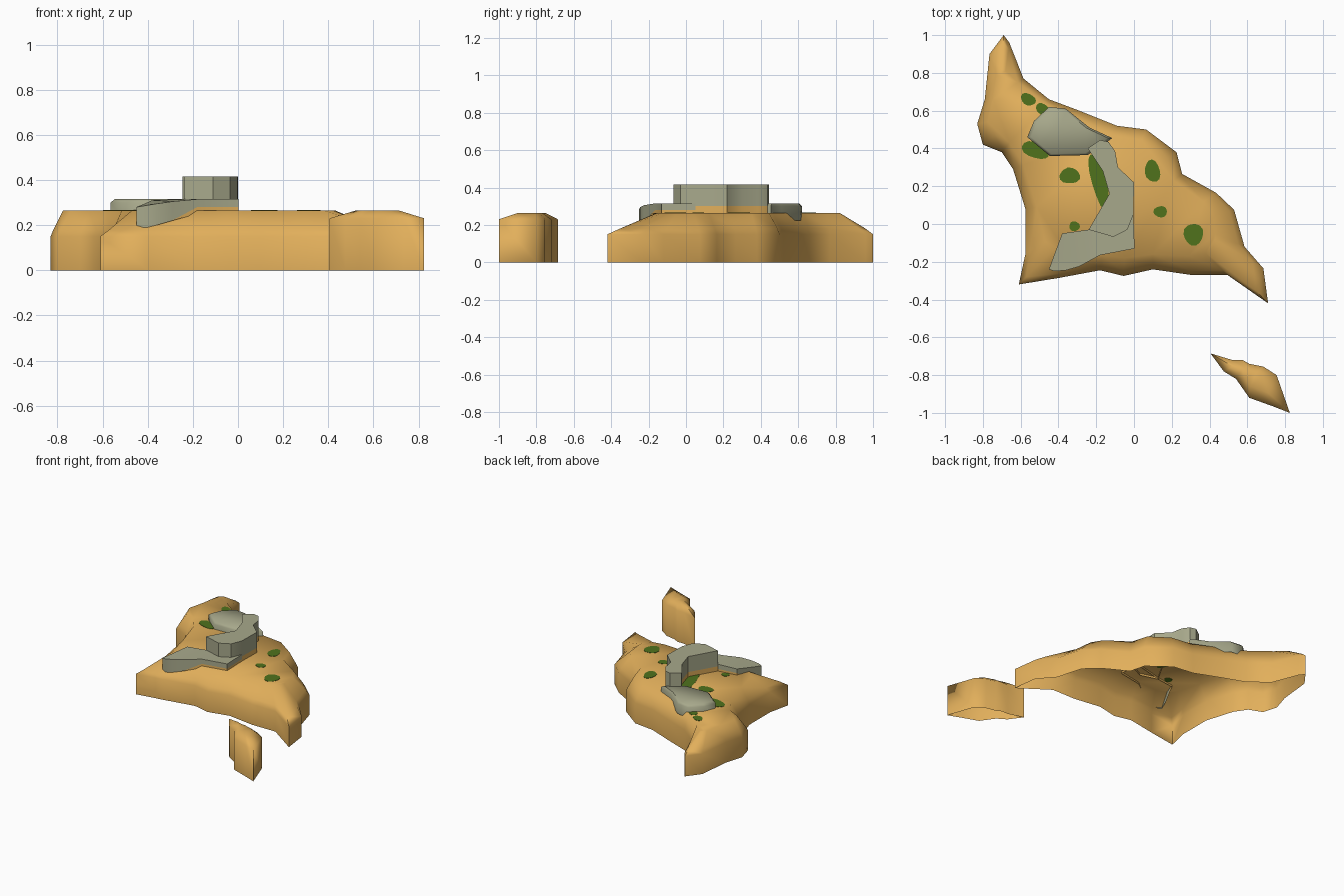
import bpy, bmesh, math

if "Cube" in bpy.data.objects:
    bpy.data.objects.remove(bpy.data.objects["Cube"])


def material(name, rgb):
    m = bpy.data.materials.new(name)
    m.diffuse_color = (*rgb, 1)
    m.use_nodes = True
    m.node_tree.nodes["Principled BSDF"].inputs["Base Color"].default_value = m.diffuse_color
    return m


SAND = material("sand", (0.76, 0.43, 0.105))
ROCK = material("grey_rock", (0.39, 0.395, 0.26))
GRASS = material("grass_green", (0.08, 0.17, 0.012))


def loft(name, rings, mats, band_mats=None, smooth=40, cap_bottom=False):
    """Join equal-length rings from bottom to top and close the top."""
    bm = bmesh.new()
    loops = [[bm.verts.new(p) for p in r] for r in rings]
    n = len(rings[0])
    for k, (a, b) in enumerate(zip(loops, loops[1:])):
        for i in range(n):
            j = (i + 1) % n
            f = bm.faces.new((a[i], a[j], b[j], b[i]))
            f.material_index = band_mats[k] if band_mats else 0
    caps = [bm.faces.new(loops[-1])]
    if cap_bottom:
        caps.append(bm.faces.new(loops[0][::-1]))
    bm.normal_update()
    # outlines may run clockwise: make the top face point up
    if caps[0].normal.z < 0:
        bmesh.ops.reverse_faces(bm, faces=bm.faces[:])
    bmesh.ops.triangulate(bm, faces=caps)
    me = bpy.data.meshes.new(name)
    bm.to_mesh(me)
    bm.free()
    for m in mats:
        me.materials.append(m)
    ob = bpy.data.objects.new(name, me)
    bpy.context.collection.objects.link(ob)
    if smooth:
        bpy.ops.object.select_all(action='DESELECT')
        bpy.context.view_layer.objects.active = ob
        ob.select_set(True)
        bpy.ops.object.shade_smooth_by_angle(angle=math.radians(smooth))
    return ob


def at(pts, z):
    return [(x, y, z) for x, y in pts]


def between(a, b, t):
    return [(p[0] + (q[0] - p[0]) * t, p[1] + (q[1] - p[1]) * t) for p, q in zip(a, b)]


# Main island: open-bottomed shell, coast outline, shoulder and plateau edge
coast = [(-.69, 1), (-.66, .96), (-.585, .77), (-.45, .66), (-.29, .6), (-.09, .52),
         (.065, .5), (.225, .38), (.255, .265), (.435, .165), (.53, .075), (.585, -.12),
         (.685, -.235), (.71, -.42), (.495, -.27), (.305, -.27), (.10, -.24),
         (-.055, -.275), (-.18, -.245), (-.395, -.285), (-.61, -.32), (-.575, -.16),
         (-.575, .08), (-.64, .29), (-.70, .38), (-.80, .42), (-.83, .53),
         (-.79, .66), (-.765, .90)]
plateau = [(-.695, .82), (-.68, .81), (-.615, .75), (-.46, .63), (-.31, .555), (-.11, .465),
           (.04, .445), (.175, .35), (.21, .23), (.37, .12), (.42, .04), (.43, -.05),
           (.43, -.08), (.42, -.12), (.38, -.155), (.29, -.17), (.10, -.16),
           (-.05, -.18), (-.17, -.165), (-.34, -.175), (-.43, -.14), (-.47, -.09),
           (-.515, .09), (-.585, .315), (-.66, .43), (-.74, .47), (-.775, .54),
           (-.745, .66), (-.725, .79)]
loft("main_island", [at(coast, 0), at(coast, .15), at(between(coast, plateau, .22), .18),
                     at(plateau, .265)], [SAND], smooth=75)

# Small islet with a raised middle
islet = [(.405, -.685), (.52, -.72), (.575, -.72), (.61, -.74), (.685, -.755), (.755, -.80),
         (.825, -1.0), (.735, -.965), (.61, -.92), (.54, -.82), (.475, -.78)]
crown = [(.62 + (x - .62) * .45, -.81 + (y + .81) * .45) for x, y in islet]
loft("islet", [at(islet, 0), at(islet, .23), at(crown, .265)], [SAND], smooth=70)

# Tall middle rock with a sandy foot
tall = [(-.18, .445), (-.135, .435), (-.10, .385), (-.085, .30), (0, .22), (-.003, .05),
        (-.035, -.03), (-.11, -.068), (-.24, -.03), (-.13, .16), (-.165, .28), (-.245, .40)]
loft("tall_rock", [at(tall, .25), at(tall, .30), at(tall, .415)], [ROCK, SAND], [1, 0])

# Low south rock, drooping over the coast, with a sandy foot inland: x, y, bottom, top
south = [(-.45, -.24, .19, .28), (-.425, -.17, .20, .29), (-.38, -.05, .25, .31),
         (-.24, -.03, .25, .315), (-.05, .02, .25, .315), (-.003, .05, .25, .315),
         (.003, -.13, .25, .315), (-.18, -.165, .25, .315), (-.29, -.225, .22, .305),
         (-.36, -.245, .20, .295), (-.42, -.25, .185, .285)]
loft("south_rock", [[(x, y, b) for x, y, b, t in south],
                    [(x, y, .28 if b == .25 else b + .001) for x, y, b, t in south],
                    [(x, y, t) for x, y, b, t in south]], [ROCK, SAND], [1, 0], smooth=50)

# Low north rock with a softened rim
north = [(-.45, .62), (-.36, .61), (-.235, .51), (-.115, .455), (-.155, .425), (-.245, .365),
         (-.445, .36), (-.505, .41), (-.565, .46), (-.53, .545)]
rim = between(north, [(-.37, .47)] * len(north), .1)
loft("north_rock", [at(north, .225), at(north, .30), at(rim, .315)], [ROCK], smooth=50)

# Grass patches: thin plates through the plateau, x, y, radii, tilt
patches = [(-.56, .66, .042, .03, -.5), (-.48, .605, .045, .028, -.6), (-.525, .39, .075, .04, -.4),
           (-.34, .255, .055, .042, 0), (.098, .28, .04, .06, .2), (.14, .065, .036, .03, 0),
           (.315, -.055, .052, .058, 0), (-.185, .225, .04, .155, .25), (-.315, -.012, .028, .026, 0)]
for i, (cx, cy, rx, ry, tilt) in enumerate(patches):
    ring = []
    for k in range(14):
        a = k * math.tau / 14
        w = 1 + .06 * math.sin(3 * a + i)
        u, v = rx * w * math.cos(a), ry * w * math.sin(a)
        ring.append((cx + u * math.cos(tilt) - v * math.sin(tilt),
                     cy + u * math.sin(tilt) + v * math.cos(tilt)))
    loft(f"grass_patch_{i + 1}", [at(ring, .263), at(ring, .267)], [GRASS],
         smooth=0, cap_bottom=True)
